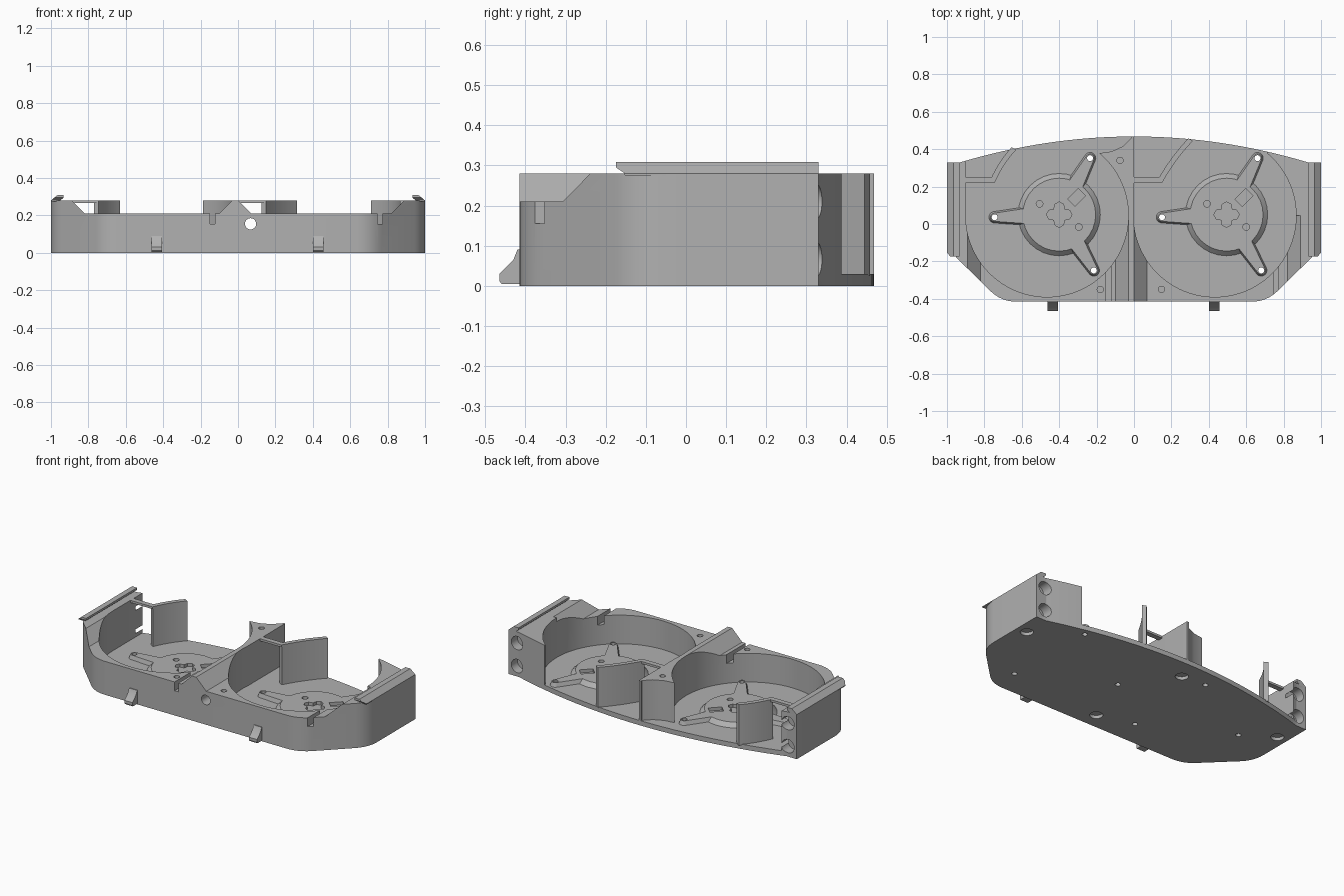
import bpy, bmesh, math
from mathutils import Matrix, Vector

if "Cube" in bpy.data.objects:
    bpy.data.objects.remove(bpy.data.objects["Cube"], do_unlink=True)

grey = bpy.data.materials.new("plain_grey")
grey.use_nodes = True
GREY = (0.44, 0.44, 0.44, 1)
grey.diffuse_color = GREY
grey.node_tree.nodes["Principled BSDF"].inputs["Base Color"].default_value = GREY

FLOOR, STEP, TOP = 0.03, 0.21, 0.28
CY, R = 0.045, 0.435
UNITS = (-0.465, 0.432)          # x of the two round chambers


def finish(name, bm):
    bmesh.ops.recalc_face_normals(bm, faces=bm.faces)
    me = bpy.data.meshes.new(name)
    bm.to_mesh(me)
    bm.free()
    ob = bpy.data.objects.new(name, me)
    me.materials.append(grey)
    bpy.context.collection.objects.link(ob)
    return ob


def prism(name, pts, lo, hi, axis="z"):
    """Extrude a closed profile from lo to hi along an axis."""
    place = {"z": lambda a, b, c: (a, b, c), "y": lambda a, b, c: (a, c, b),
             "x": lambda a, b, c: (c, a, b)}[axis]
    bm = bmesh.new()
    rings = [[bm.verts.new(place(a, b, h)) for a, b in pts] for h in (lo, hi)]
    n = len(pts)
    for ring in rings:
        bm.faces.new(ring)
    for i in range(n):
        j = (i + 1) % n
        bm.faces.new((rings[0][i], rings[0][j], rings[1][j], rings[1][i]))
    return finish(name, bm)


def circle(x, y, r, n=32):
    return [(x + r * math.cos(math.tau * i / n), y + r * math.sin(math.tau * i / n))
            for i in range(n)]


def box(name, x0, x1, y0, y1, z0, z1):
    return prism(name, [(x0, y0), (x1, y0), (x1, y1), (x0, y1)], z0, z1)


def boolean(ob, tool, op="DIFFERENCE"):
    mod = ob.modifiers.new("bool", "BOOLEAN")
    mod.operation, mod.solver, mod.object = op, "EXACT", tool
    bpy.context.view_layer.objects.active = ob
    bpy.ops.object.modifier_apply(modifier=mod.name)
    bpy.data.objects.remove(tool, do_unlink=True)


def fillet(a, b, c, d, n=6):
    """Rounded corner at b between a and c, starting d away from b."""
    a, b, c = Vector(a), Vector(b), Vector(c)
    p, q = b + (a - b).normalized() * d, b + (c - b).normalized() * d
    return [tuple(p * (1 - t) ** 2 + b * 2 * t * (1 - t) + q * t * t)
            for t in (i / n for i in range(n + 1))]


def back_y(x):
    return 0.468 - 0.16 * x * x


# Plan outline: bowed back, square ears, slanted front corners
right = [(1.0, 0.33)]
right += fillet((1, 0.33), (1, -0.13), (0.71, -0.415), 0.08)[::1]
right += fillet((1, -0.13), (0.71, -0.415), (0, -0.415), 0.08)
left = [(-x, y) for x, y in reversed(right)]
bow = [(x, back_y(x)) for x in (-0.93 + 1.86 * i / 32 for i in range(33))]
body = prism("housing", right + left + bow, 0, TOP)

# Round chambers, open towards the back
for x in UNITS:
    boolean(body, prism("cut", circle(x, CY, R, 96), FLOOR, 0.5))
boolean(body, prism("cut", [(-0.9, CY), (UNITS[0], CY), (-0.19, 0.378), (-0.12, 0.388),
                            (-0.06, 0.415), (-0.015, 0.46), (-0.01, 0.6), (-0.9, 0.6)],
                    FLOOR, 0.5))
boolean(body, prism("cut", [(0, CY), (UNITS[1], CY), (0.71, 0.379), (0.72, 0.6),
                            (0, 0.6)], FLOOR, 0.5))

# Lowered front wall with sloping ends
for x0, x1 in ((-0.89, -0.03), (0.0, 0.89)):
    boolean(body, prism("cut", [(x0 - 0.1, TOP + 0.1), (x0, TOP), (x0 + 0.07, STEP),
                                (x1 - 0.07, STEP), (x1, TOP), (x1 + 0.1, TOP + 0.1)],
                        -0.6, CY, "y"))

# Cable slots and front hole
for x, y1 in ((-0.137, -0.2), (0.76, -0.1)):
    boolean(body, box("cut", x - 0.013, x + 0.013, -0.5, y1, 0.155, 0.4))
boolean(body, prism("cut", circle(0.067, 0.155, 0.03), -0.6, 0, "y"))

# Magnet pockets in the ear backs and the underside
for x in (-0.94, 0.94):
    for z in (0.066, 0.21):
        boolean(body, prism("cut", circle(x, z, 0.042), 0.27, 0.6, "y"))
for x, y in ((0.93, 0.16), (-0.93, 0.16), (-0.07, 0.34), (0.02, -0.31)):
    boolean(body, prism("cut", circle(x, y, 0.038), -0.1, 0.02))
for x, y, z in ((-0.075, 0.34, TOP), (-0.18, -0.35, STEP), (0.147, -0.35, STEP)):
    boolean(body, prism("cut", circle(x, y, 0.017, 16), z - 0.06, 0.5))


def tapered_arm(a, b, ra, rb, z0, z1, flare):
    """Hull of two discs, flared at the foot."""
    bm = bmesh.new()
    for z, f in ((z0, flare), (z1, 0)):
        for (x, y), r in ((a, ra), (b, rb)):
            for p in circle(x, y, r + f, 32):
                bm.verts.new((*p, z))
    res = bmesh.ops.convex_hull(bm, input=bm.verts)
    junk = [v for v in res["geom_interior"] if isinstance(v, bmesh.types.BMVert)]
    bmesh.ops.delete(bm, geom=junk, context="VERTS")
    bmesh.ops.dissolve_limit(bm, angle_limit=0.01, verts=bm.verts, edges=bm.edges)
    return finish("arm", bm)


def turned_box(x, y, w, h, z0, z1, angle):
    ob = box("cut", -w, w, -h, h, z0, z1)
    ob.data.transform(Matrix.Translation((x, y, 0)) @ Matrix.Rotation(angle, 4, "Z"))
    return ob


MOUNT = 0.055
parts = [body]
for side, shift in (("right", 0), ("left", 0.895)):
    # Three-armed motor mount
    hub = (-0.4 + shift, 0.05)
    mount = tapered_arm(hub, hub, 0.195, 0.195, FLOOR - 0.01, MOUNT, 0.035)
    mount.name = side + "_motor_mount"
    tips = [(-0.745 + shift, 0.036), (-0.235 + shift, 0.352), (-0.215 + shift, -0.248)]
    for tip in tips:
        boolean(mount, tapered_arm(hub, tip, 0.06, 0.022, FLOOR - 0.01, MOUNT, 0.012),
                "UNION")
    for x, y in tips:
        for ob in (mount, body):
            boolean(ob, prism("cut", circle(x, y, 0.016, 16), -0.1, 0.12))
    # Connector and bearing recesses in the mount
    star = [(hub[0] + r * math.cos(math.tau * i / 16), hub[1] + r * math.sin(math.tau * i / 16))
            for i, r in enumerate((0.068, 0.06, 0.04, 0.06) * 4)]
    boolean(mount, prism("cut", star, MOUNT - 0.02, 0.1))
    boolean(mount, turned_box(-0.307 + shift, 0.142, 0.04, 0.028, MOUNT - 0.02, 0.1,
                              math.pi / 4))
    for x, y in ((-0.505, 0.108), (-0.295, -0.016)):
        boolean(mount, prism("cut", circle(x + shift, y, 0.018, 16), MOUNT - 0.02, 0.1))
    parts.append(mount)

    # Curved outlet guide standing on the floor
    end = -0.63 if side == "right" else 0.315
    start = Vector((-0.745 + shift, 0.22))
    stop = Vector((end, back_y(end) - 0.008))
    mid = (start + stop) / 2 + Vector((-0.012, 0.015))
    steps = [i / 12 for i in range(13)]
    curve = [start * (1 - t) ** 2 + mid * 2 * t * (1 - t) + stop * t * t for t in steps]
    off = Vector((-0.024, 0.014))
    outline = [tuple(p) for p in curve] + [tuple(p + off) for p in reversed(curve)]
    parts.append(prism(side + "_outlet_guide", outline, FLOOR - 0.005, TOP))
    # Thin bridge from the guide to the neighbouring block
    parts.append(box(side + "_bridge", -0.905 + shift, -0.745 + shift, 0.218, 0.25,
                     0.266, TOP))

# Hooked rails on the ears
for side, s in (("right", -1), ("left", 1)):
    rail = prism(side + "_rail", [(s * x, z) for x, z in (
        (1.0, 0.275), (1.0, TOP), (0.966, 0.308), (0.932, 0.308), (0.932, 0.295),
        (0.95, TOP), (0.95, 0.275))], -0.175, 0.33, "y")
    boolean(rail, prism("cut", [(-0.2, 0.27), (-0.15, 0.27), (-0.155, 0.282),
                                (-0.175, 0.295), (-0.2, 0.295)], -2, 2, "x"))
    parts.append(rail)

# Front locating pegs
for side, x in (("right", -0.435), ("left", 0.43)):
    parts.append(prism(side + "_peg", [(-0.40, 0.005), (-0.46, 0.005), (-0.465, 0.012),
                                       (-0.465, 0.03), (-0.43, 0.065), (-0.42, 0.09),
                                       (-0.40, 0.09)], x - 0.028, x + 0.028, "x"))

# Smooth curved walls, keep edges crisp
bpy.ops.object.select_all(action="DESELECT")
for ob in parts:
    ob.select_set(True)
bpy.context.view_layer.objects.active = body
bpy.ops.object.shade_smooth_by_angle(angle=math.radians(25))
